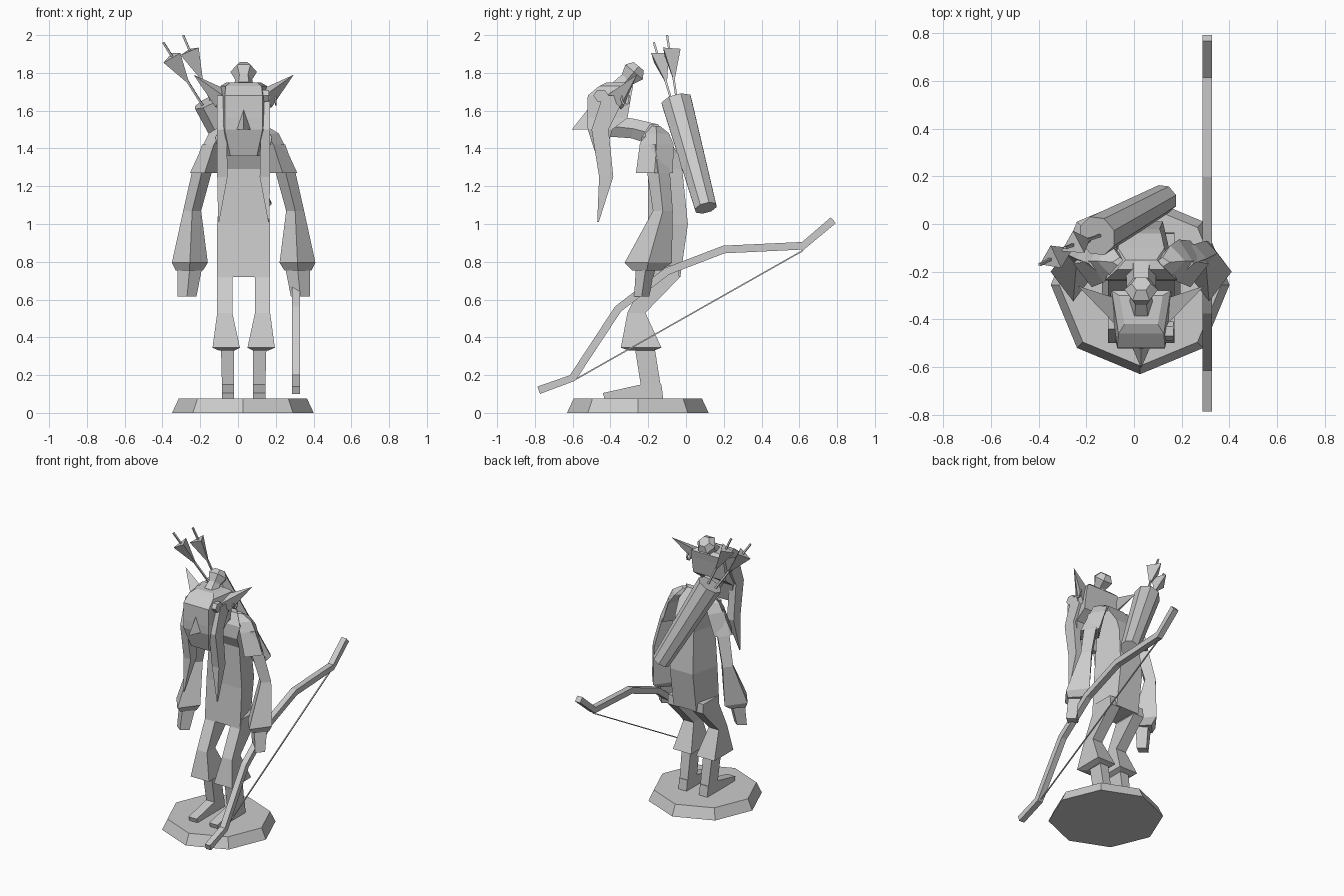
import bpy, bmesh, math
from mathutils import Vector

if "Cube" in bpy.data.objects:
    bpy.data.objects.remove(bpy.data.objects["Cube"], do_unlink=True)

MID = 0.03  # symmetry plane of the figure

grey = bpy.data.materials.new("plain grey")
grey.use_nodes = True
grey.diffuse_color = (0.6, 0.6, 0.6, 1)
grey.node_tree.nodes["Principled BSDF"].inputs["Base Color"].default_value = (0.6, 0.6, 0.6, 1)


def finish(name, bm):
    bmesh.ops.recalc_face_normals(bm, faces=bm.faces)
    mesh = bpy.data.meshes.new(name)
    bm.to_mesh(mesh)
    bm.free()
    mesh.materials.append(grey)
    obj = bpy.data.objects.new(name, mesh)
    bpy.context.collection.objects.link(obj)
    return obj


def flip(p):
    return Vector((2 * MID - p[0], p[1], p[2]))


def skin(name, rings):
    """Join rings of points with flat quads and cap both ends."""
    bm = bmesh.new()
    loops = [[bm.verts.new(p) for p in ring] for ring in rings]
    n = len(loops[0])
    for a, b in zip(loops, loops[1:]):
        for i in range(n):
            j = (i + 1) % n
            bm.faces.new((a[i], a[j], b[j], b[i]))
    bm.faces.new(loops[0])
    bm.faces.new(loops[-1])
    return finish(name, bm)


def loft(name, sections, pair=False, diamond=False, back=1.0):
    """Sections are (z, x0, x1, y0, y1); back scales the width of the rear edge."""
    rings = []
    for z, x0, x1, y0, y1 in sections:
        cx, cy = (x0 + x1) / 2, (y0 + y1) / 2
        if diamond:
            ring = [(x0, cy, z), (cx, y0, z), (x1, cy, z), (cx, y1, z)]
        else:
            h = (x1 - x0) / 2 * back
            ring = [(x0, y0, z), (x1, y0, z), (cx + h, y1, z), (cx - h, y1, z)]
        rings.append(ring)
    if pair:
        skin("right_" + name, rings)
        skin("left_" + name, [[flip(p) for p in r] for r in rings])
    else:
        skin(name, rings)


def tube(name, points, radii, n=4):
    """Straight-sided tube along a path."""
    pts = [Vector(p) for p in points]
    rings = []
    for i, p in enumerate(pts):
        d = (pts[min(i + 1, len(pts) - 1)] - pts[max(i - 1, 0)]).normalized()
        side = d.cross(Vector((1, 0, 0))).normalized()
        up = d.cross(side)
        rings.append([p + radii[i] * (side * math.cos(a) + up * math.sin(a))
                      for a in (2 * math.pi * (k + 0.5) / n for k in range(n))])
    return skin(name, rings)


def hull(name, points, pair=False):
    sets = [(name, points)]
    if pair:
        sets = [("right_" + name, points), ("left_" + name, [flip(p) for p in points])]
    for label, pts in sets:
        bm = bmesh.new()
        for p in pts:
            bm.verts.new(p)
        bmesh.ops.convex_hull(bm, input=bm.verts)
        bmesh.ops.dissolve_limit(bm, angle_limit=0.02, verts=bm.verts, edges=bm.edges)
        finish(label, bm)


# Octagonal stand
stand = []
for z, r in ((0, 0.375), (0.075, 0.34)):
    stand.append([(0.026 + r * math.cos(i * math.pi / 4), -0.255 + r * math.sin(i * math.pi / 4), z)
                  for i in range(8)])
skin("stand", stand)

# Robe and hunched shoulders, flat in front and narrower behind
loft("torso", [(0.72, -0.11, 0.17, -0.22, -0.03), (1.0, -0.11, 0.17, -0.2, 0.01),
               (1.29, -0.09, 0.15, -0.2, -0.02), (1.37, -0.1, 0.16, -0.24, -0.04),
               (1.46, -0.12, 0.18, -0.235, -0.1), (1.53, -0.07, 0.13, -0.19, -0.15)], back=0.65)
tube("neck", [(MID, -0.17, 1.475), (MID, -0.28, 1.505), (MID, -0.42, 1.52)], [0.065, 0.06, 0.065], 6)

# Sleeves, arms and hands with diamond sections
loft("sleeve", [(1.27, -0.254, -0.1, -0.265, -0.07), (1.42, -0.185, -0.07, -0.245, -0.065),
                (1.48, -0.155, -0.03, -0.22, -0.09), (1.52, -0.09, -0.03, -0.18, -0.14)], True, True)
loft("arm", [(1.42, -0.19, -0.08, -0.22, -0.11), (1.27, -0.245, -0.14, -0.205, -0.085),
             (1.07, -0.29, -0.195, -0.175, -0.07), (0.795, -0.35, -0.16, -0.325, -0.075),
             (0.755, -0.33, -0.185, -0.285, -0.13)], True, True)
loft("hand", [(0.77, -0.32, -0.19, -0.265, -0.16), (0.615, -0.32, -0.22, -0.275, -0.195)], True, True)

# Trousers, shins and feet
loft("trouser_leg", [(0.78, -0.11, 0.03, -0.2, -0.04), (0.715, -0.11, -0.03, -0.22, -0.035),
                     (0.53, -0.11, -0.03, -0.31, -0.215), (0.345, -0.135, 0.01, -0.345, -0.13),
                     (0.33, -0.1, -0.02, -0.3, -0.17)], True)
loft("shin", [(0.34, -0.09, -0.02, -0.27, -0.165), (0.15, -0.085, -0.02, -0.24, -0.135),
              (0.07, -0.08, -0.02, -0.24, -0.12)], True)
hull("foot", [(x, y, z) for x in (-0.085, -0.02)
              for y, z in ((-0.43, 0.07), (-0.44, 0.105), (-0.24, 0.15), (-0.13, 0.15), (-0.12, 0.07))], True)

# Head with nose, ears and topknot
loft("head", [(1.36, -0.04, 0.1, -0.475, -0.43), (1.5, -0.07, 0.13, -0.52, -0.39),
              (1.56, -0.07, 0.13, -0.522, -0.31), (1.68, -0.07, 0.13, -0.52, -0.29),
              (1.73, -0.065, 0.125, -0.46, -0.28), (1.75, -0.04, 0.1, -0.42, -0.3)], back=1.3)
hull("nose", [(MID, -0.605, 1.5), (MID, -0.51, 1.62), (-0.015, -0.5, 1.5), (0.075, -0.5, 1.5)])
hull("ear", [(-0.235, -0.26, 1.79), (-0.08, -0.42, 1.68), (-0.08, -0.31, 1.72),
             (-0.12, -0.35, 1.62), (-0.08, -0.34, 1.6)], True)
tube("topknot", [(MID, -0.35, 1.72), (MID, -0.31, 1.765), (MID, -0.275, 1.805), (MID, -0.25, 1.835)],
     [0.055, 0.045, 0.07, 0.04], 6)
hull("temple_ornament", [(x, -0.45 + 0.04 * math.cos(a), 1.68 + 0.035 * math.sin(a))
                         for x in (0.12, 0.165) for a in (i * math.pi / 3 for i in range(6))])

# Long side locks tapering to points
loft("hair_lock", [(1.68, -0.11, -0.07, -0.44, -0.32), (1.5, -0.11, -0.06, -0.5, -0.41),
                   (1.25, -0.11, -0.055, -0.46, -0.385), (1.01, -0.105, -0.1, -0.47, -0.462)], True)

# Earring on the left ear
ring_pts = [(0.2, -0.32 + 0.022 * math.cos(a), 1.66 + 0.028 * math.sin(a))
            for a in (i * math.pi / 4 for i in range(9))]
tube("earring", ring_pts, [0.007] * 9)

# Quiver and arrows across the back
top, bottom = Vector((-0.155, -0.05, 1.65)), Vector((0.125, 0.105, 1.085))
tube("quiver", [top, bottom], [0.086, 0.062], 8)
arrows = [((-0.395, -0.17, 1.96), (-0.17, -0.06, 1.6)), ((-0.29, -0.1, 1.998), (-0.12, -0.04, 1.6))]
for i, (tip, foot) in enumerate(arrows):
    tip, foot = Vector(tip), Vector(foot)
    tube(f"arrow_shaft_{i + 1}", [tip, foot], [0.008, 0.008])
    tube(f"arrow_fletching_{i + 1}", [tip.lerp(foot, 0.2), tip.lerp(foot, 0.58)], [0.06, 0.006], 3)

# Bow held in the left hand
bow_path = [(-0.78, 0.12), (-0.6, 0.185), (-0.36, 0.55), (-0.1, 0.75), (0.2, 0.865), (0.62, 0.885), (0.78, 1.02)]
tube("bow", [(0.307, y, z) for y, z in bow_path], [0.029] * len(bow_path))
tube("bowstring", [(0.307, -0.58, 0.18), (0.307, 0.62, 0.86)], [0.005, 0.005])
